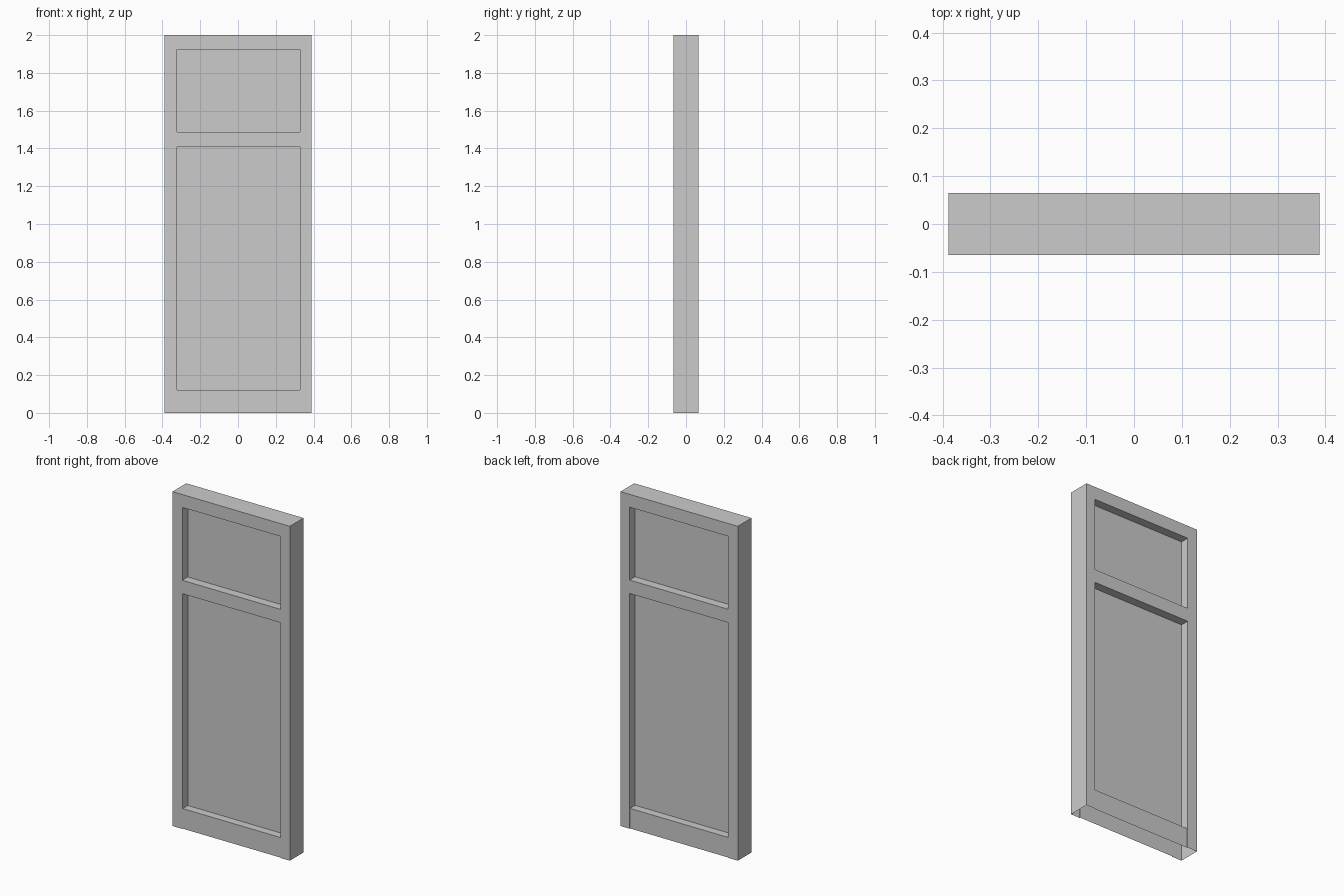
import bpy
import bmesh

if "Cube" in bpy.data.objects:
    bpy.data.objects.remove(bpy.data.objects["Cube"])

# Outer size and grid lines read across the door
HALF_W, HEIGHT = 0.388, 2.0
FRAME_Y, RAIL_Y, PANEL_Y = 0.065, 0.061, 0.013
IN_L, IN_R = -0.323, 0.328
Z_RAIL, Z_LOW_TOP, Z_UP_BOT, Z_UP_TOP = 0.12, 1.407, 1.487, 1.923


def make_object(name, quads):
    """Weld a list of four-cornered faces into one flat-shaded object."""
    bm = bmesh.new()
    for quad in quads:
        bm.faces.new([bm.verts.new(p) for p in quad])
    bmesh.ops.remove_doubles(bm, verts=bm.verts, dist=1e-5)
    mesh = bpy.data.meshes.new(name)
    bm.to_mesh(mesh)
    bm.free()
    obj = bpy.data.objects.new(name, mesh)
    bpy.context.collection.objects.link(obj)
    return obj


def sheet(x0, x1, z0, z1, y):
    """Upright face, turned outward on the side given by the sign of y."""
    pts = [(x0, y, z0), (x1, y, z0), (x1, y, z1), (x0, y, z1)]
    return pts if y < 0 else pts[::-1]


def side(x, z0, z1, y0, y1, facing):
    pts = [(x, y0, z0), (x, y1, z0), (x, y1, z1), (x, y0, z1)]
    return pts if facing * (y1 - y0) > 0 else pts[::-1]


def shelf(z, x0, x1, y0, y1, facing):
    pts = [(x0, y0, z), (x1, y0, z), (x1, y1, z), (x0, y1, z)]
    return pts if facing * (y1 - y0) > 0 else pts[::-1]


frame, rail, panels = [], [], []
xs = [-HALF_W, IN_L, IN_R, HALF_W]
zs = [0, Z_RAIL, Z_LOW_TOP, Z_UP_BOT, Z_UP_TOP, HEIGHT]

for s in (-1, 1):
    f, r, p = s * FRAME_Y, s * RAIL_Y, s * PANEL_Y
    # Stiles
    for z0, z1 in zip(zs, zs[1:]):
        frame += [sheet(xs[0], xs[1], z0, z1, f), sheet(xs[2], xs[3], z0, z1, f)]
    # Middle and top rails
    frame += [sheet(IN_L, IN_R, Z_LOW_TOP, Z_UP_BOT, f),
              sheet(IN_L, IN_R, Z_UP_TOP, HEIGHT, f)]
    # Recessed panels with their reveals
    for z0, z1, sill in ((Z_RAIL, Z_LOW_TOP, r), (Z_UP_BOT, Z_UP_TOP, f)):
        panels.append(sheet(IN_L, IN_R, z0, z1, p))
        frame += [side(IN_L, z0, z1, p, f, 1), side(IN_R, z0, z1, p, f, -1),
                  shelf(z1, IN_L, IN_R, p, f, -1)]
        (rail if sill == r else frame).append(shelf(z0, IN_L, IN_R, p, sill, 1))
    # Bottom rail, set slightly behind the stiles
    rail.append(sheet(IN_L, IN_R, 0, Z_RAIL, r))
    frame += [side(IN_L, 0, Z_RAIL, r, f, 1), side(IN_R, 0, Z_RAIL, r, f, -1)]

# Outer edges and top; the underside stays open
for x, facing in ((-HALF_W, -1), (HALF_W, 1)):
    for z0, z1 in zip(zs, zs[1:]):
        frame.append(side(x, z0, z1, -FRAME_Y, FRAME_Y, facing))
for x0, x1 in zip(xs, xs[1:]):
    frame.append(shelf(HEIGHT, x0, x1, -FRAME_Y, FRAME_Y, 1))

make_object("door_frame", frame)
make_object("bottom_rail", rail)
make_object("recessed_panels", panels)
